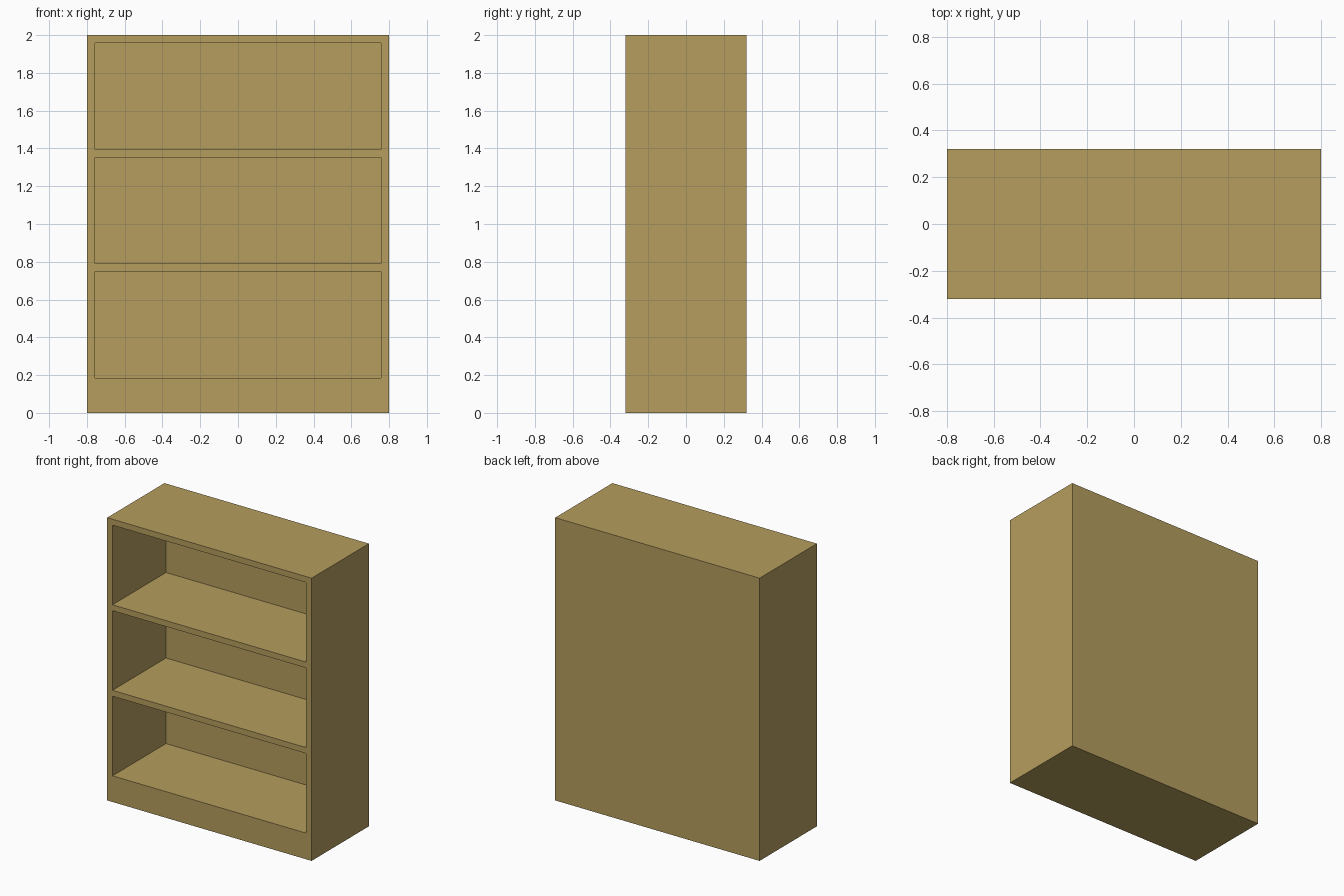
import bpy

default = bpy.data.objects.get("Cube")
if default:
    bpy.data.objects.remove(default, do_unlink=True)

WIDTH, DEPTH, HEIGHT = 1.6, 0.64, 2.0
BOARD = 0.042          # thickness of sides, top, back and shelves
PLINTH = 0.185         # height of the solid base
SHELVES = 3

# Oak colour
oak = bpy.data.materials.new("oak_wood")
oak.use_nodes = True
colour = (0.462, 0.337, 0.112, 1.0)
oak.diffuse_color = colour
bsdf = next(n for n in oak.node_tree.nodes if n.type == 'BSDF_PRINCIPLED')
bsdf.inputs["Base Color"].default_value = colour


def box(name, low, high):
    """Add a box spanning two opposite corners."""
    centre = [(a + b) / 2 for a, b in zip(low, high)]
    bpy.ops.mesh.primitive_cube_add(size=1, location=centre)
    obj = bpy.context.object
    obj.name = name
    obj.scale = [b - a for a, b in zip(low, high)]
    bpy.ops.object.transform_apply(location=True, rotation=False, scale=True)
    obj.data.materials.append(oak)
    return obj


# Solid carcass
x, y = WIDTH / 2, DEPTH / 2
carcass = box("bookcase_carcass", (-x, -y, 0), (x, y, HEIGHT))

# Equal compartments hollowed out from the front, leaving shelves and a back
pitch = (HEIGHT - PLINTH) / SHELVES
for i in range(SHELVES):
    floor = PLINTH + i * pitch
    cutter = box("compartment_cutter", (-x + BOARD, -y - 0.1, floor),
                 (x - BOARD, y - BOARD, floor + pitch - BOARD))
    cutter.hide_render = True
    cut = carcass.modifiers.new("compartment", 'BOOLEAN')
    cut.operation = 'DIFFERENCE'
    cut.solver = 'EXACT'
    cut.object = cutter
    bpy.context.view_layer.objects.active = carcass
    bpy.ops.object.modifier_apply(modifier=cut.name)
    bpy.data.objects.remove(cutter, do_unlink=True)
